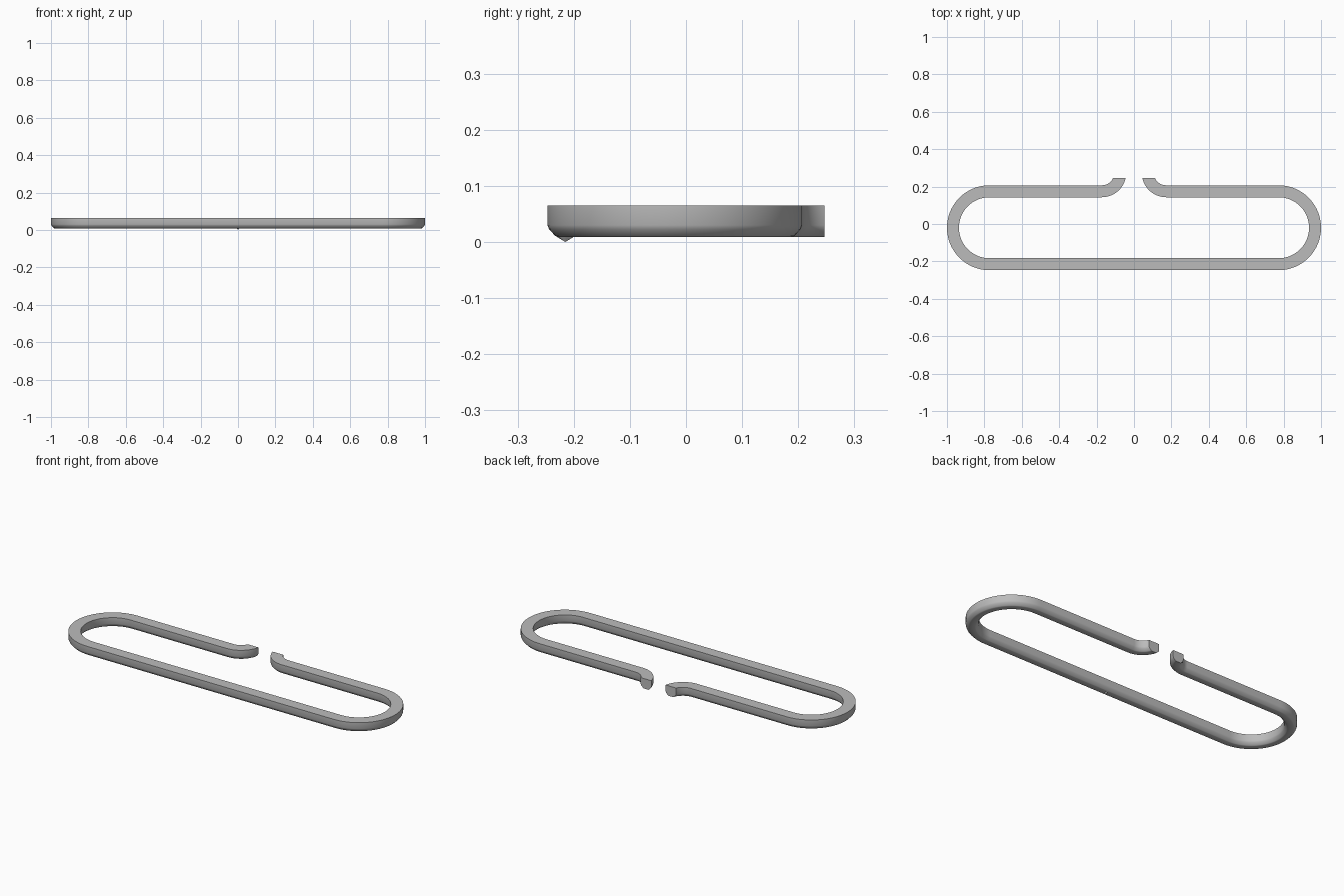
import bpy, bmesh, math
from mathutils import Vector

if "Cube" in bpy.data.objects:
    bpy.data.objects.remove(bpy.data.objects["Cube"])

grey = bpy.data.materials.new("grey metal")
grey.diffuse_color = (0.5, 0.5, 0.5, 1)
grey.use_nodes = True
grey.node_tree.nodes["Principled BSDF"].inputs["Base Color"].default_value = grey.diffuse_color

CUT_Y = 0.247


def arc(cx, cy, r, a0, a1, n):
    """Points with outward side normals along a circular arc (degrees)."""
    out = []
    for i in range(n + 1):
        a = math.radians(a0 + (a1 - a0) * i / n)
        d = Vector((math.cos(a), math.sin(a)))
        out.append((Vector((cx, cy)) + d * r, d if a1 > a0 else -d))
    return out


# Right half of the centre line: front bar, end bend, rear bar, hooked tip
half = [(Vector((0, -0.215)), Vector((0, -1)))]
half += arc(0.773, -0.02, 0.195, -90, 90, 40)
half += arc(0.172, 0.273, 0.098, 270, 180, 20)
left = [(Vector((-p.x, p.y)), Vector((-n.x, n.y))) for p, n in half[1:]]
path = left[::-1] + half

# Bar section: square upper edges, softened chamfers underneath
side = [(0.032, 0.065), (0.032, 0.030), (0.029, 0.0225), (0.018, 0.0108), (0.014, 0.0087)]
section = side + [(-u, z) for u, z in reversed(side)]

bm = bmesh.new()
rings = [[bm.verts.new((p.x + n.x * u, p.y + n.y * u, z)) for u, z in section]
         for p, n in path]
for a, b in zip(rings, rings[1:]):
    for i in range(len(section)):
        j = (i + 1) % len(section)
        bm.faces.new((a[i], a[j], b[j], b[i]))

# Trim both hooks flat at the back and cap them
bmesh.ops.bisect_plane(bm, geom=bm.verts[:] + bm.edges[:] + bm.faces[:],
                       plane_co=(0, CUT_Y, 0), plane_no=(0, 1, 0), clear_outer=True)
bmesh.ops.holes_fill(bm, edges=[e for e in bm.edges if e.is_boundary], sides=0)
bmesh.ops.recalc_face_normals(bm, faces=bm.faces[:])
mesh = bpy.data.meshes.new("clip_bar")
bm.to_mesh(mesh)
bm.free()
bar = bpy.data.objects.new("clip_bar", mesh)
bpy.context.collection.objects.link(bar)
mesh.materials.append(grey)
bpy.context.view_layer.objects.active = bar
bar.select_set(True)
bpy.ops.object.shade_smooth_by_angle(angle=math.radians(35))

# Tiny pointed nub under the middle of the front bar
bpy.ops.mesh.primitive_cone_add(vertices=8, radius1=0.015, radius2=0, depth=0.009,
                                location=(0, -0.215, 0.0045), rotation=(math.pi, 0, 0))
nub = bpy.context.object
nub.name = "under_nub"
nub.scale.x = 0.45
nub.data.materials.append(grey)
